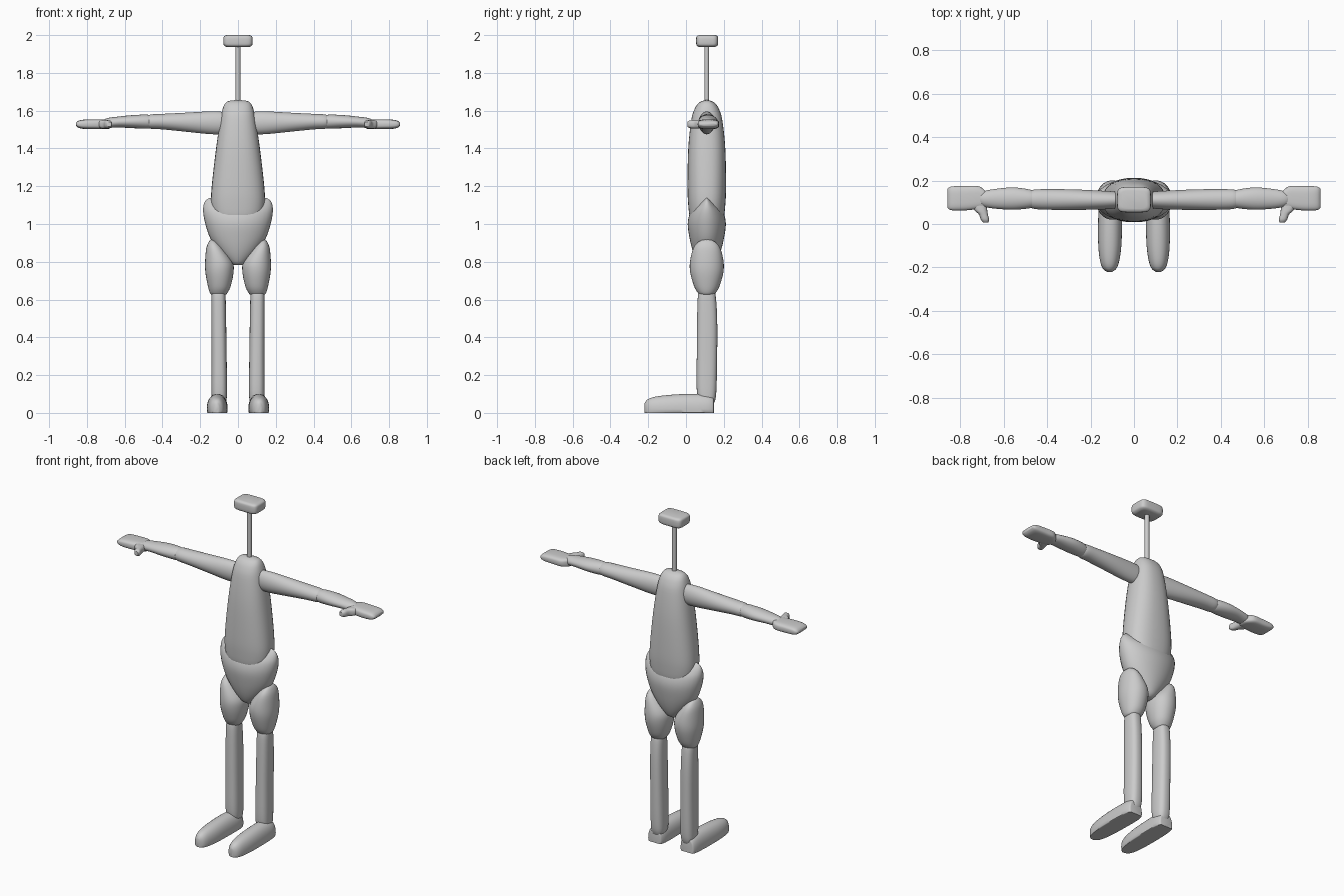
import bpy, bmesh, math

grey = bpy.data.materials.new("matte grey")
grey.diffuse_color = (0.6, 0.6, 0.6, 1)
# world axes used by a loft: (cross-section 1, cross-section 2)
CROSS = {0: (1, 2), 1: (0, 2), 2: (0, 1)}


def spline(keys, steps):
    """Smoothly interpolate the key sections."""
    out = []
    for i in range(len(keys) - 1):
        a, b, c, d = (keys[max(0, min(len(keys) - 1, i + k))] for k in (-1, 0, 1, 2))
        for s in range(steps):
            t = s / steps
            out.append([q + 0.5 * t * (r - p + t * (2 * p - 5 * q + 4 * r - w
                        + t * (3 * (q - r) + w - p)))
                        for p, q, r, w in zip(a, b, c, d)])
    return out + [list(keys[-1])]


def loft(name, axis, keys, power=2.0, mirror=False, steps=4, sides=32, floor=None):
    """Loft rounded sections: (position, centre 1, centre 2, half 1, half 2)."""
    u, v = CROSS[axis]
    bm = bmesh.new()
    rings = []
    for pos, c1, c2, h1, h2 in spline(keys, steps):
        ring = []
        for k in range(sides):
            a = 2 * math.pi * k / sides
            co = [0, 0, 0]
            co[axis] = pos
            co[u] = c1 + h1 * math.copysign(abs(math.cos(a)) ** (2 / power), math.cos(a))
            co[v] = c2 + h2 * math.copysign(abs(math.sin(a)) ** (2 / power), math.sin(a))
            if floor is not None:
                co[2] = max(floor, co[2])
            ring.append(bm.verts.new(co))
        rings.append(ring)
    for p, q in zip(rings, rings[1:]):
        for k in range(sides):
            n = (k + 1) % sides
            bm.faces.new((p[k], p[n], q[n], q[k]))
    bm.faces.new(rings[0])
    bm.faces.new(rings[-1])
    bmesh.ops.recalc_face_normals(bm, faces=bm.faces)
    mesh = bpy.data.meshes.new(name)
    bm.to_mesh(mesh)
    bm.free()
    mesh.materials.append(grey)
    ob = bpy.data.objects.new(name, mesh)
    bpy.context.collection.objects.link(ob)
    if mirror:
        ob.modifiers.new("mirror", 'MIRROR')
    bpy.ops.object.select_all(action='DESELECT')
    ob.select_set(True)
    bpy.context.view_layer.objects.active = ob
    bpy.ops.object.shade_smooth_by_angle(angle=math.radians(50))
    return ob


# Torso: tapered, rounded at the shoulders
loft("torso", 2, [(0.99, 0, .11, .08, .06), (1.03, 0, .11, .125, .088),
                  (1.10, 0, .11, .142, .098), (1.20, 0, .11, .139, .102),
                  (1.40, 0, .11, .116, .098), (1.55, 0, .11, .094, .082),
                  (1.61, 0, .11, .081, .064), (1.64, 0, .11, .066, .043),
                  (1.652, 0, .11, .045, .022), (1.656, 0, .11, .01, .006)], power=2.4)

# Pelvis: wide bowl with hips that rise beside the torso
loft("pelvis", 2, [(.782, 0, .11, .025, .03), (.80, 0, .11, .05, .05),
                   (.85, 0, .11, .098, .072), (.92, 0, .11, .145, .09),
                   (1.0, 0, .11, .173, .101), (1.06, 0, .11, .184, .088),
                   (1.10, 0, .11, .182, .058), (1.125, 0, .11, .17, .03),
                   (1.138, 0, .11, .15, .01)])

# Legs
loft("thigh", 2, [(.918, .135, .11, .006, .015), (.905, .132, .11, .023, .045),
                  (.87, .122, .11, .046, .072), (.80, .101, .11, .073, .089),
                  (.74, .098, .11, .074, .087), (.67, .099, .11, .06, .067),
                  (.635, .102, .11, .046, .047), (.625, .102, .11, .036, .035)],
     power=2.1, mirror=True)
loft("shin", 2, [(.65, .103, .11, .03, .036), (.62, .103, .11, .037, .047),
                 (.50, .102, .112, .039, .053), (.30, .1, .111, .04, .054),
                 (.12, .099, .109, .041, .052), (.06, .099, .11, .036, .042),
                 (.035, .099, .11, .02, .025)], power=2.6, mirror=True)
loft("foot", 1, [(.147, .108, .02, .036, .055), (.14, .108, .02, .045, .068),
                 (.10, .108, .02, .053, .079), (0, .11, .02, .055, .08),
                 (-.10, .111, .02, .053, .074), (-.17, .112, .02, .044, .064),
                 (-.205, .112, .02, .031, .05), (-.22, .112, .02, .012, .03)],
     power=2.2, mirror=True, floor=0)

# Arms
loft("upper_arm", 0, [(.04, .11, 1.535, .03, .045), (.08, .11, 1.535, .038, .058),
                      (.15, .11, 1.536, .043, .06), (.28, .112, 1.539, .047, .05),
                      (.40, .113, 1.542, .047, .041), (.465, .114, 1.542, .043, .037),
                      (.49, .114, 1.542, .025, .02)], mirror=True)
loft("forearm", 0, [(.44, .114, 1.542, .025, .02), (.47, .115, 1.542, .041, .036),
                    (.55, .117, 1.542, .051, .035), (.63, .116, 1.54, .046, .029),
                    (.69, .115, 1.535, .036, .026), (.715, .115, 1.532, .02, .018)],
     mirror=True)
loft("hand", 0, [(.672, .115, 1.528, .02, .017), (.685, .117, 1.528, .037, .024),
                 (.715, .122, 1.528, .052, .026), (.77, .119, 1.528, .056, .026),
                 (.82, .118, 1.528, .056, .024), (.845, .118, 1.528, .053, .018),
                 (.857, .118, 1.528, .045, .008)], power=3.2, mirror=True)
loft("thumb", 1, [(.10, .715, 1.528, .035, .022), (.065, .705, 1.528, .03, .023),
                  (.045, .693, 1.528, .021, .022), (.02, .685, 1.528, .019, .02),
                  (.007, .682, 1.528, .012, .012)], power=2.5, mirror=True)

# Thin neck rod and small block head
loft("neck_rod", 2, [(1.62, 0, .11, .013, .013), (1.95, 0, .11, .013, .013)],
     steps=1, sides=16)
loft("head_block", 2, [(1.937, 0, .112, .06, .042), (1.942, 0, .112, .07, .052),
                       (1.953, 0, .112, .077, .058), (1.986, 0, .112, .077, .058),
                       (1.996, 0, .112, .07, .052), (2.0, 0, .112, .06, .042)],
     power=5, steps=3, sides=40)
